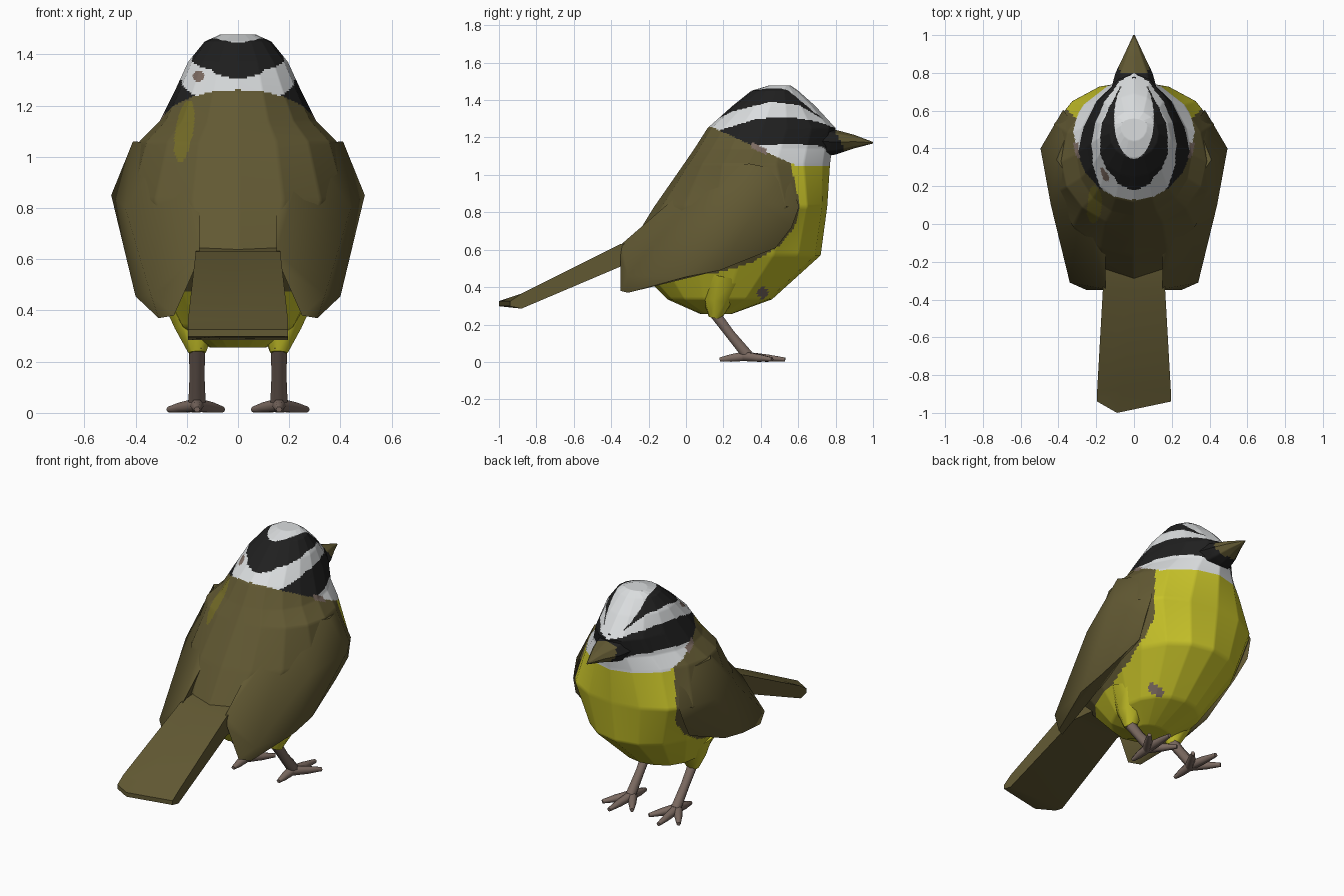
import bpy, bmesh, math
from mathutils import Vector

if "Cube" in bpy.data.objects:
    bpy.data.objects.remove(bpy.data.objects["Cube"])


def material(name, rgb):
    m = bpy.data.materials.new(name)
    m.diffuse_color = (*rgb, 1)
    m.use_nodes = True
    m.node_tree.nodes["Principled BSDF"].inputs["Base Color"].default_value = m.diffuse_color
    return m


OLIVE, YELLOW, BLACK, WHITE, PATCH, GREY = range(6)
MATS = [material("olive_brown", (0.122, 0.10, 0.033)),
        material("belly_yellow", (0.57, 0.54, 0.022)),
        material("stripe_black", (0.014, 0.014, 0.014)),
        material("head_white", (0.70, 0.72, 0.73)),
        material("back_patch_yellow_olive", (0.17, 0.145, 0.02)),
        material("leg_grey_brown", (0.20, 0.145, 0.12))]


def finish(bm, name, mats, angle=40):
    bmesh.ops.recalc_face_normals(bm, faces=bm.faces)
    me = bpy.data.meshes.new(name)
    bm.to_mesh(me)
    bm.free()
    ob = bpy.data.objects.new(name, me)
    bpy.context.collection.objects.link(ob)
    for m in mats:
        me.materials.append(m)
    bpy.ops.object.select_all(action='DESELECT')
    ob.select_set(True)
    bpy.context.view_layer.objects.active = ob
    bpy.ops.object.shade_smooth_by_angle(angle=math.radians(angle))
    return ob


def lerp(t, pts):
    """Piecewise linear lookup, clamped at both ends."""
    if t <= pts[0][0]:
        return pts[0][1]
    for (a, u), (b, v) in zip(pts, pts[1:]):
        if t <= b:
            return u + (v - u) * (t - a) / (b - a)
    return pts[-1][1]


def loft(rings):
    bm = bmesh.new()
    rows = [[bm.verts.new(p) for p in r] for r in rings]
    n = len(rows[0])
    for a, b in zip(rows, rows[1:]):
        for i in range(n):
            bm.faces.new((a[i], a[(i + 1) % n], b[(i + 1) % n], b[i]))
    caps = [bm.faces.new(rows[0]), bm.faces.new(rows[-1])]
    return bm, caps


def rod(points, radii, sides=6):
    """Tapered tube along a path."""
    pts = [Vector(p) for p in points]
    q = (pts[-1] - pts[0]).to_track_quat('Z', 'Y')
    return loft([[p + q @ Vector((r * math.cos(2 * math.pi * i / sides),
                                  r * math.sin(2 * math.pi * i / sides), 0))
                  for i in range(sides)] for p, r in zip(pts, radii)])[0]


# Colour rule for the body and head
def plumage(c):
    x, y, z = abs(c.x), c.y, c.z
    nape = 1.32 - 0.46 * y
    # small grey flecks: cheek edge, back of head, belly
    if (x > 0.2 and 0.35 < y < 0.43 and abs(z - nape) < 0.016) \
            or (y < 0.3 and math.hypot(c.x + 0.155, z - 1.315) < 0.022) \
            or (c.x > 0 and z < 0.5 and math.hypot(y - 0.41, z - 0.37) < 0.03 and x > 0.12):
        return GREY
    if z > max(1.05, nape):
        if (x / 0.105) ** 2 + ((y - 0.56) / 0.215) ** 2 < 1:
            return WHITE
        if z > lerp(y, [(.12, 1.285), (.19, 1.31), (.25, 1.34), (.45, 1.39), (.6, 1.375), (.78, 1.27)]):
            return BLACK
        low = lerp(y, [(.2, 1.10), (.36, 1.16), (.6, 1.165), (.72, 1.155), (.8, 1.11)])
        high = lerp(y, [(.15, 1.23), (.38, 1.30), (.55, 1.31), (.7, 1.285), (.8, 1.25)])
        if low < z < high and (x > 0.16 or y > 0.5):
            return BLACK
        return WHITE
    if ((c.x + 0.21 - 0.15 * (z - 1.1)) / 0.035) ** 2 + ((z - 1.1) / 0.12) ** 2 < 1 and y < 0.3:
        return PATCH
    edge = lerp(z, [(.48, .18), (.53, .35), (.62, .5), (.72, .58), (.83, .61), (1.06, .56)])
    return OLIVE if z > 0.47 and y < edge else YELLOW


# Body and head: rings (z, back y, widest y, front y, half width, front roundness)
PROFILE = [(0.255, 0.08, 0.17, 0.24, 0.11, .95), (0.335, -0.10, 0.22, 0.46, 0.23, .95),
           (0.57, -0.33, 0.30, 0.72, 0.36, .95), (0.83, -0.17, 0.38, 0.755, 0.455, .95),
           (1.06, -0.01, 0.33, 0.77, 0.385, 1.1), (1.14, 0.045, 0.37, 0.78, 0.305, 1.15),
           (1.25, 0.115, 0.41, 0.80, 0.25, 1.15), (1.37, 0.25, 0.45, 0.69, 0.195, 1.1),
           (1.45, 0.35, 0.48, 0.60, 0.13, 1.0), (1.477, 0.44, 0.52, 0.56, 0.07, 1.0)]
N = 16


def body_ring(z, back, mid, front, w, power):
    pts = []
    for i in range(N):
        a = 2 * math.pi * i / N
        s, c = math.sin(a), math.cos(a)
        p = power if c > 0 else 0.98
        s = math.copysign(abs(s) ** p, s)
        c = math.copysign(abs(c) ** p, c)
        pts.append((w * s, mid + c * ((front - mid) if c > 0 else (mid - back)), z))
    return pts


bm, caps = loft([body_ring(*p) for p in PROFILE])
bmesh.ops.poke(bm, faces=caps)
bmesh.ops.subdivide_edges(bm, edges=bm.edges[:], cuts=16, use_grid_fill=True)
for f in bm.faces:
    f.material_index = plumage(f.calc_center_median())
finish(bm, "body_and_head", MATS)

# Beak with dark base
rings = []
for y, zc, rx, rz in [(0.72, 1.18, 0.12, 0.085), (0.80, 1.175, 0.098, 0.066),
                      (0.90, 1.178, 0.05, 0.036), (1.0, 1.172, 0.004, 0.004)]:
    rings.append([(rx * math.cos(math.pi * i / 4), y, zc + rz * math.sin(math.pi * i / 4))
                  for i in range(8)])
bm, _ = loft(rings)
bmesh.ops.subdivide_edges(bm, edges=bm.edges[:], cuts=6, use_grid_fill=True)
for f in bm.faces:
    c = f.calc_center_median()
    f.material_index = OLIVE if c.y - 0.8 > (1.23 - c.z) * 0.5 else BLACK
finish(bm, "beak", MATS, 50)

# Tail slab with an off-centre point at the end
bm, _ = loft([[(-w, y, zb), (cx, y + dy, zb), (w, y, zb), (w, y, zt), (cx, y + dy, zt), (-w, y, zt)]
              for y, dy, w, zb, zt, cx in [(-0.12, 0, 0.15, 0.50, 0.66, 0), (-0.35, 0, 0.165, 0.51, 0.63, 0),
                                           (-0.88, 0, 0.195, 0.285, 0.365, -.06),
                                           (-0.94, -0.06, 0.195, 0.298, 0.325, -.09)]])
finish(bm, "tail", [MATS[OLIVE]])

# Wings: faceted shells around a few shape points
WING = [(.495, .40, .85), (.41, .34, 1.06), (.33, .54, 1.02), (.375, .605, .83), (.385, .565, .72),
        (.36, .48, .61), (.40, .18, .49), (.40, 0, .455), (.31, -.31, .37), (.25, -.35, .38),
        (.34, -.31, .46), (.17, -.35, .56), (.15, -.345, .63), (.15, -.14, .80), (.27, .14, 1.05),
        (.44, .10, .80)]
# Legs and toes: sideways offset of each toe tip from the leg, and its y
TOES = [(0.015, 0.53), (0.11, 0.46), (-0.10, 0.46), (0.0, 0.18)]
for side, s in (("left", -1), ("right", 1)):
    bm = bmesh.new()
    for x, y, z in WING:
        bm.verts.new((s * x, y, z))
    bmesh.ops.convex_hull(bm, input=bm.verts)
    loose = [v for v in bm.verts if not v.link_faces]
    bmesh.ops.delete(bm, geom=loose, context='VERTS')
    finish(bm, side + "_wing", [MATS[OLIVE]], 55)

    x = 0.16 * s
    finish(rod([(x * 1.05, 0.20, 0.46), (x * 1.05, 0.165, 0.33), (x, 0.155, 0.235)], [0.14, 0.08, 0.035], 8),
           side + "_thigh", [MATS[YELLOW]], 60)
    finish(rod([(x, 0.145, 0.27), (x, 0.235, 0.15), (x, 0.33, 0.035)], [0.033, 0.029, 0.034]),
           side + "_leg", [MATS[GREY]], 65)
    for k, (dx, ty) in enumerate(TOES):
        tip = Vector((x + s * dx, ty, 0.013))
        root = Vector((x, 0.31, 0.03))
        finish(rod([root, root.lerp(tip, 0.55), tip], [0.029, 0.023, 0.012]),
               f"{side}_toe_{k + 1}", [MATS[GREY]], 65)
    # The leg colour sits last in the palette and is shared by both feet
